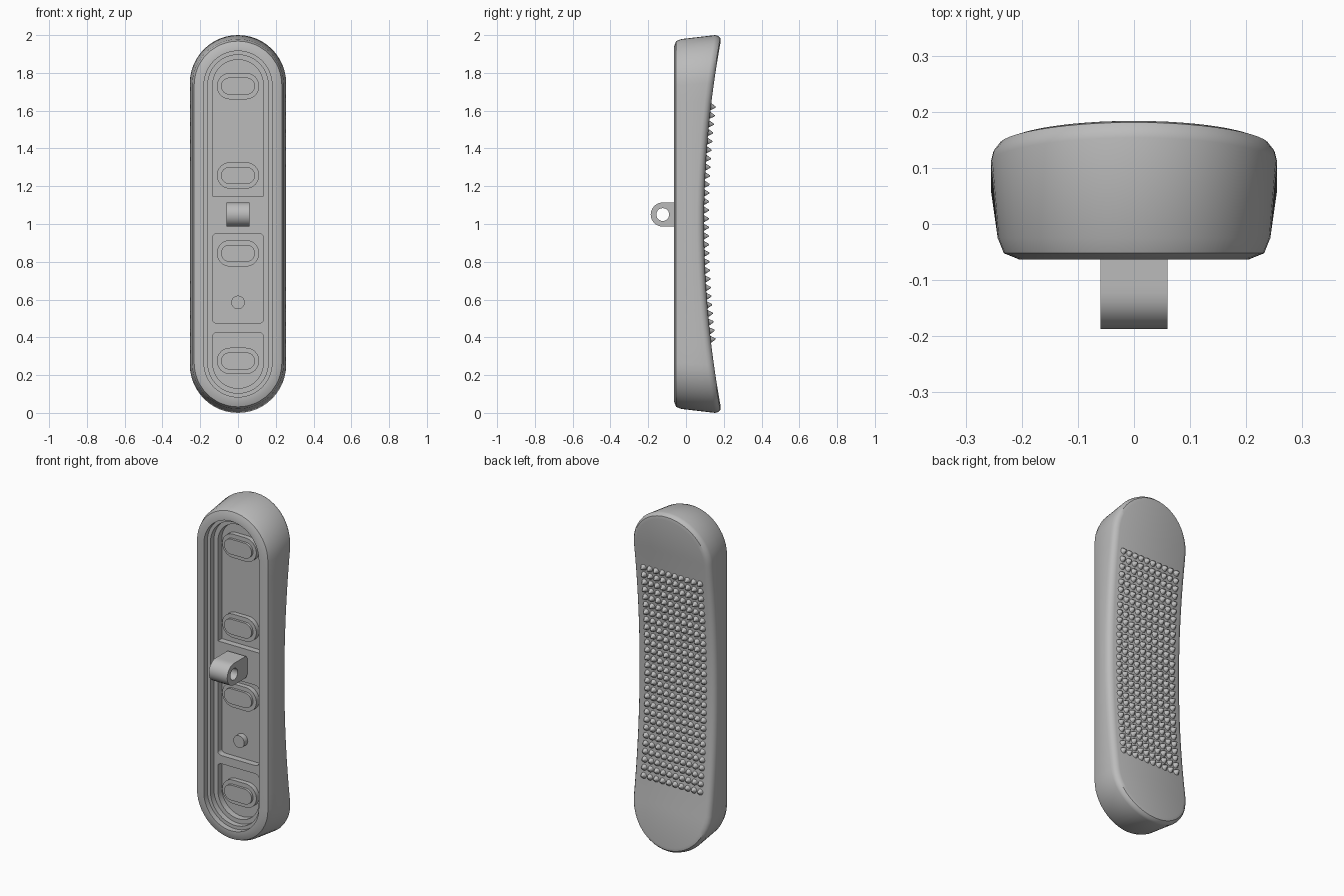
import bpy, bmesh, math
from mathutils import Matrix

cube = bpy.data.objects.get("Cube")
if cube:
    bpy.data.objects.remove(cube, do_unlink=True)

grey = bpy.data.materials.new("rubber grey")
grey.use_nodes = True
grey.diffuse_color = (0.5, 0.5, 0.5, 1)
grey.node_tree.nodes["Principled BSDF"].inputs["Base Color"].default_value = (0.5, 0.5, 0.5, 1)

ARC, SIDE = 24, 16      # segments per rounded end and per straight side
FRONT_HALF, BACK_HALF = 0.736, 0.745   # middle to each end's centre
FLOOR, LEDGE = 0.04, 0.003


def finish(name, bm, angle=35):
    bmesh.ops.recalc_face_normals(bm, faces=bm.faces)
    mesh = bpy.data.meshes.new(name)
    bm.to_mesh(mesh)
    bm.free()
    mesh.materials.append(grey)
    obj = bpy.data.objects.new(name, mesh)
    bpy.context.collection.objects.link(obj)
    bpy.ops.object.select_all(action='DESELECT')
    bpy.context.view_layer.objects.active = obj
    obj.select_set(True)
    bpy.ops.object.shade_smooth_by_angle(angle=math.radians(angle))
    return obj


def stadium(r, half, arc, side):
    """Closed upright outline, starting at the top and mirrored left to right."""
    right = []
    for i in range(arc // 2 + 1):
        a = math.pi * i / arc
        right.append((r * math.sin(a), half + r * math.cos(a)))
    right += [(r, half - 2 * half * i / side) for i in range(1, side)]
    right += [(x, -z) for x, z in reversed(right[:arc // 2 + 1])]
    return right + [(-x, z) for x, z in reversed(right[1:-1])]


def bridge(bm, a, b):
    n = len(a)
    for i in range(n):
        j = (i + 1) % n
        bm.faces.new((a[i], a[j], b[j], b[i]))


def cap(bm, ring):
    """Fill a mirrored outline with strips running from side to side."""
    n = len(ring)
    for i in range(n // 2):
        quad = [ring[i], ring[i + 1], ring[n - i - 1], ring[-i % n]]
        bm.faces.new(list(dict.fromkeys(quad)))


def back_y(z):
    return 0.095 + 0.095 * (z - 1) ** 2


def prism(name, pts, y0, y1):
    bm = bmesh.new()
    rings = [[bm.verts.new((x, y, z)) for x, z in pts] for y in (y0, y1)]
    bridge(bm, *rings)
    for ring in rings:
        bm.faces.new(ring)
    return finish(name, bm)


# Pad body: stepped front recess, rim, outer wall and hollow-curved back
bm = bmesh.new()
front = [(0.134, FLOOR), (0.134, LEDGE), (0.16, LEDGE), (0.16, -0.03), (0.18, -0.03),
         (0.18, -0.063), (0.205, -0.063), (0.232, -0.052), (0.243, -0.025)]
back = [(0.255, -0.036), (0.251, -0.02), (0.24, -0.006), (0.222, 0)]
rings = []
for on_back, profile in ((False, front), (True, back)):
    for r, off in profile:
        ring = []
        for x, z in stadium(r, BACK_HALF if on_back else FRONT_HALF, ARC, SIDE):
            y = back_y(z + 1) + off if on_back else off
            ring.append(bm.verts.new((x, y, z + 1)))
        rings.append(ring)
for a, b in zip(rings, rings[1:]):
    bridge(bm, a, b)
cap(bm, rings[0])
cap(bm, rings[-1])
finish("pad_body", bm)


# Cross ribs between the front pockets, with rounded pocket corners
def rib(name, z0, z1, low, high, w=0.136):
    right = []
    for z, f, s in ((z0, low, -1), (z1, high, 1)):
        arc = [(w - f + f * math.sin(t), z + s * f * (1 - math.cos(t)))
               for t in (math.pi / 2 * i / 5 for i in range(6))]
        if f == 0:
            arc = [(w, z)]
        right += arc if s < 0 else arc[::-1]
    prism(name, right + [(-x, z) for x, z in reversed(right)], LEDGE, FLOOR + 0.005)


rib("middle_rib", 0.95, 1.147, 0.025, 0)
rib("lower_rib", 0.426, 0.475, 0.025, 0.025)

# Oval bosses with a smaller raised face
for i, z in enumerate((0.275, 0.845, 1.257, 1.73)):
    for part, r, half, y in (("base", 0.07, 0.042, 0.012), ("face", 0.045, 0.045, -0.002)):
        pts = [(b, a + z) for a, b in stadium(r, half, 16, 1)]
        prism(f"boss_{part}_{i + 1}", pts, y, FLOOR + 0.005)

# Small round peg
peg = [(0.036 * math.cos(k * math.pi / 12), 0.585 + 0.036 * math.sin(k * math.pi / 12))
       for k in range(24)]
prism("peg", peg, 0.007, FLOOR + 0.005)

# Mounting lug with a hole through it
bm = bmesh.new()
R, HOLE, LONG, CY, CZ = 0.064, 0.034, 0.135, -0.123, 1.05
loops = []
for x, outer in ((-0.06, False), (-0.06, True), (0.06, True), (0.06, False)):
    loop = []
    for k in range(24):
        c, s = math.cos(k * math.pi / 12), math.sin(k * math.pi / 12)
        t = R if outer else HOLE
        if outer and c > 0.01:
            t = 1 / max(c / LONG, abs(s) / R)
        loop.append(bm.verts.new((x, CY + t * c, CZ + t * s)))
    loops.append(loop)
for i in range(4):
    bridge(bm, loops[i], loops[(i + 1) % 4])
finish("mounting_lug", bm)

# Grip studs following the curved back
bm = bmesh.new()
ROWS, COLS = 28, 10
for i in range(ROWS):
    z = 0.39 + 1.23 * i / (ROWS - 1)
    tilt = math.atan(0.19 * (z - 1))
    for j in range(COLS):
        x = -0.185 + 0.37 * j / (COLS - 1)
        place = (Matrix.Translation((x, back_y(z) + 0.01, z))
                 @ Matrix.Rotation(-math.pi / 2 - tilt, 4, 'X'))
        bmesh.ops.create_cone(bm, cap_ends=True, segments=8, radius1=0.022,
                              radius2=0.003, depth=0.032, matrix=place)
finish("grip_studs", bm, 50)
